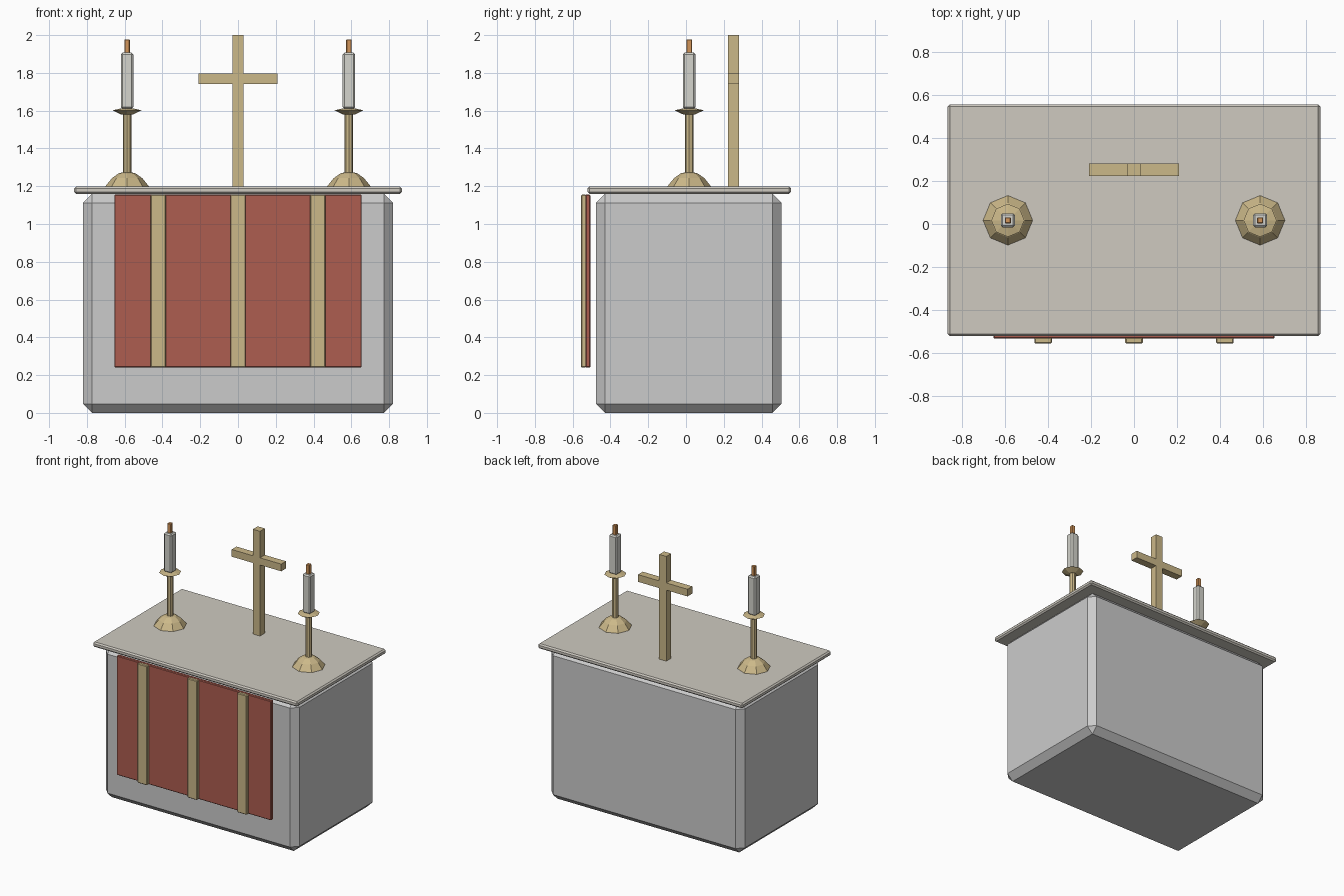
import bpy, bmesh, math

if "Cube" in bpy.data.objects:
    bpy.data.objects.remove(bpy.data.objects["Cube"])

CY = 0.016  # depth centre of the altar body


def material(name, rgb):
    m = bpy.data.materials.new(name)
    m.diffuse_color = (*rgb, 1)
    m.use_nodes = True
    m.node_tree.nodes["Principled BSDF"].inputs["Base Color"].default_value = m.diffuse_color
    return m


gold = material("brass", (0.60, 0.48, 0.25))
red = material("red_cloth", (0.42, 0.11, 0.08))
stone = material("pale_stone", (0.62, 0.59, 0.53))
wax = material("wax", (0.66, 0.66, 0.61))
orange = material("flame_orange", (0.65, 0.30, 0.10))


def finish(name, bm, mat):
    bmesh.ops.recalc_face_normals(bm, faces=bm.faces)
    me = bpy.data.meshes.new(name)
    bm.to_mesh(me)
    bm.free()
    ob = bpy.data.objects.new(name, me)
    bpy.context.collection.objects.link(ob)
    if mat:
        me.materials.append(mat)
    return ob


def box(name, xs, ys, zs, mat=None, bevel=0):
    bm = bmesh.new()
    bmesh.ops.create_cube(bm, size=1)
    for v in bm.verts:
        for i, (lo, hi) in enumerate((xs, ys, zs)):
            v.co[i] = hi if v.co[i] > 0 else lo
    if bevel:
        bmesh.ops.bevel(bm, geom=bm.edges[:], offset=bevel, segments=1,
                        affect='EDGES', profile=0.5)
    return finish(name, bm, mat)


def turned(name, x, y, profile, mat, sides=8):
    """Revolve (radius, z) points with flat faces and capped ends."""
    bm = bmesh.new()
    rings = [[bm.verts.new((x + r * math.cos(2 * math.pi * k / sides),
                            y + r * math.sin(2 * math.pi * k / sides), z))
              for k in range(sides)] for r, z in profile]
    for a, b in zip(rings, rings[1:]):
        for k in range(sides):
            j = (k + 1) % sides
            bm.faces.new((a[k], a[j], b[j], b[k]))
    bm.faces.new(rings[0][::-1])
    bm.faces.new(rings[-1])
    return finish(name, bm, mat)


# Altar block and top slab
box("altar_body", (-0.82, 0.82), (CY - 0.492, CY + 0.49), (0, 1.16), None, 0.048)
box("top_slab", (-0.867, 0.867), (-0.522, 0.556), (1.16, 1.198), stone, 0.01)

# Front cloth with three raised bands
box("front_cloth", (-0.655, 0.655), (-0.533, -0.506), (0.24, 1.155), red, 0.005)
for i, x in enumerate((-0.423, 0, 0.423)):
    box(f"cloth_band_{i + 1}", (x - 0.041, x + 0.041), (-0.556, -0.528),
        (0.24, 1.155), gold, 0.005)

# Standing cross
box("cross_upright", (-0.03, 0.03), (0.223, 0.281), (1.19, 2.0), gold)
box("cross_bar", (-0.21, 0.21), (0.223, 0.281), (1.742, 1.797), gold)

# Pair of candlesticks with candles
for side, x in (("left", -0.587), ("right", 0.587)):
    y = CY + 0.001
    turned(f"candlestick_base_{side}", x, y,
           [(0.117, 1.19), (0.115, 1.2), (0.08, 1.243), (0.045, 1.268), (0.02, 1.274)], gold)
    turned(f"candlestick_stem_{side}", x, y, [(0.023, 1.26), (0.023, 1.59)], gold)
    turned(f"drip_pan_{side}", x, y,
           [(0.032, 1.58), (0.077, 1.602), (0.032, 1.612)], gold)
    box(f"candle_{side}", (x - 0.033, x + 0.033), (y - 0.033, y + 0.033),
        (1.61, 1.907), wax, 0.009)
    box(f"flame_{side}", (x - 0.014, x + 0.014), (y - 0.014, y + 0.014),
        (1.90, 1.978), orange, 0.003)
